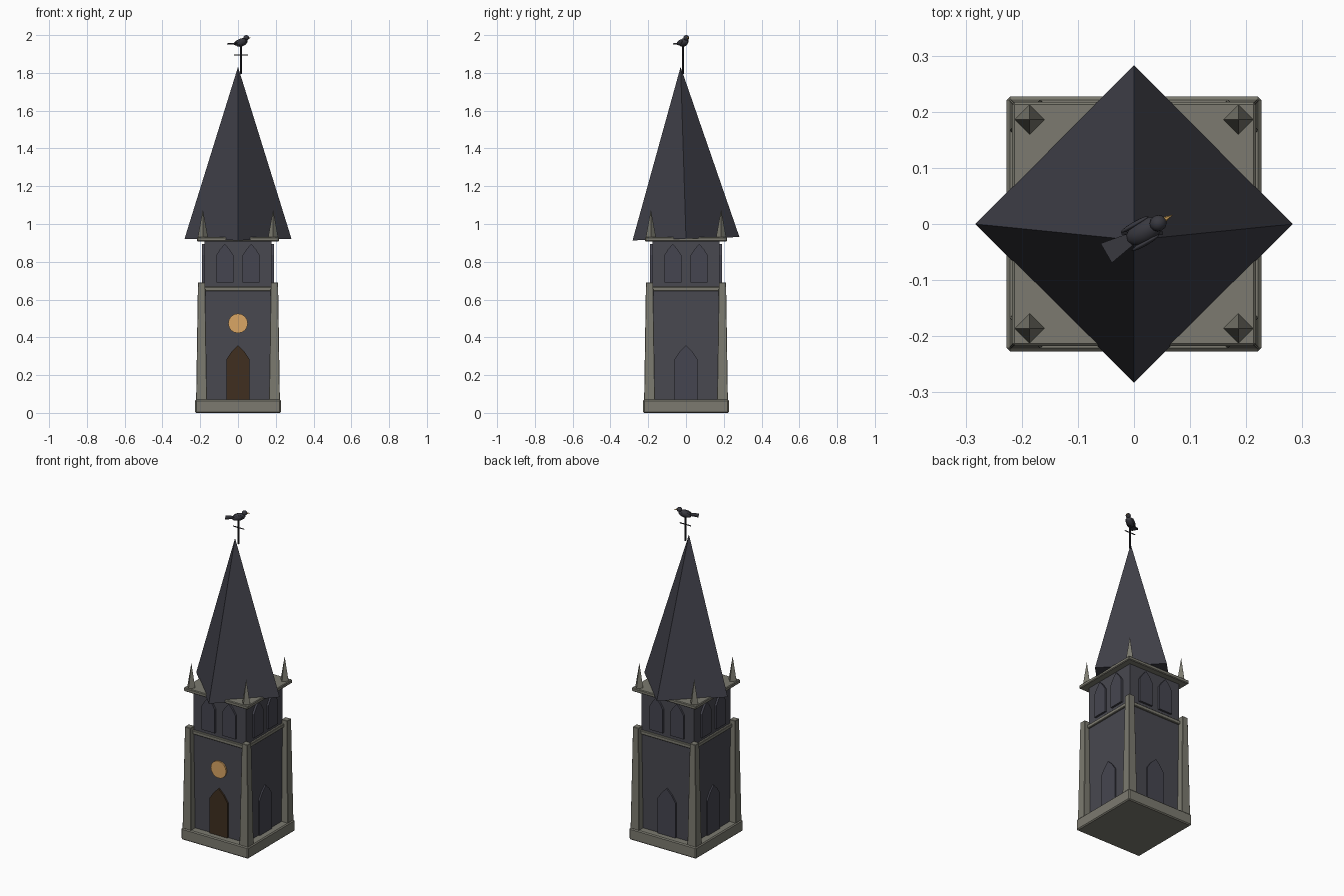
import bpy, bmesh
from math import pi, radians, cos, sin
from mathutils import Matrix, Vector

if "Cube" in bpy.data.objects:
    bpy.data.objects.remove(bpy.data.objects["Cube"])


def material(name, rgb):
    m = bpy.data.materials.new(name)
    m.use_nodes = True
    m.diffuse_color = (*rgb, 1)
    m.node_tree.nodes["Principled BSDF"].inputs["Base Color"].default_value = (*rgb, 1)
    return m


WALL = material("slate_wall", (0.065, 0.065, 0.08))
ROOF = material("roof_slate", (0.05, 0.05, 0.065))
STONE = material("trim_stone", (0.2, 0.195, 0.16))
GLASS = material("dark_window", (0.06, 0.06, 0.08))
WOOD = material("door_wood", (0.05, 0.028, 0.014))
GLOW = material("amber_glass", (0.7, 0.38, 0.13))
FEATHER = material("dark_feather", (0.04, 0.04, 0.05))
IRON = material("black_iron", (0.02, 0.02, 0.025))
BEAK = material("beak_yellow", (0.6, 0.35, 0.1))


def finish(name, bm, mat, bevel=0, smooth=False):
    bmesh.ops.recalc_face_normals(bm, faces=bm.faces)
    me = bpy.data.meshes.new(name)
    bm.to_mesh(me)
    bm.free()
    me.materials.append(mat)
    ob = bpy.data.objects.new(name, me)
    bpy.context.collection.objects.link(ob)
    if bevel:
        mod = ob.modifiers.new("bevel", 'BEVEL')
        mod.width, mod.segments = bevel, 1
    if smooth:
        for p in me.polygons:
            p.use_smooth = True
    return ob


def box(name, half, z0, z1, mat, bevel=0):
    bm = bmesh.new()
    bmesh.ops.create_cube(bm, size=1)
    bmesh.ops.transform(bm, verts=bm.verts, matrix=Matrix.Translation((0, 0, (z0 + z1) / 2))
                        @ Matrix.Diagonal((half * 2, half * 2, z1 - z0, 1)))
    return finish(name, bm, mat, bevel)


def cone(name, r1, r2, depth, mat, matrix, sides=4, bevel=0):
    # Tapered prism rising from the origin of the given matrix
    bm = bmesh.new()
    bmesh.ops.create_cone(bm, cap_ends=True, segments=sides, radius1=r1, radius2=r2, depth=depth,
                          matrix=matrix @ Matrix.Translation((0, 0, depth / 2)))
    return finish(name, bm, mat, bevel)


def ball(name, radii, mat, matrix):
    bm = bmesh.new()
    bmesh.ops.create_uvsphere(bm, u_segments=12, v_segments=8, radius=1,
                              matrix=matrix @ Matrix.Diagonal((*radii, 1)))
    return finish(name, bm, mat, smooth=True)


def arch(name, x, half, z0, shoulder, tip, wall, depth, mat, turn):
    # Pointed plate standing proud of one wall
    bm = bmesh.new()
    outline = [(-half, z0), (half, z0), (half, shoulder), (half * 0.55, (shoulder + tip * 2) / 3 - 0.008),
               (0, tip), (-half * 0.55, (shoulder + tip * 2) / 3 - 0.008), (-half, shoulder)]
    face = bm.faces.new([bm.verts.new((x + px, -wall + 0.005, pz)) for px, pz in outline])
    out = bmesh.ops.extrude_face_region(bm, geom=[face])["geom"]
    bmesh.ops.translate(bm, verts=[v for v in out if isinstance(v, bmesh.types.BMVert)],
                        vec=(0, -depth - 0.005, 0))
    bmesh.ops.rotate(bm, verts=bm.verts, matrix=Matrix.Rotation(turn * pi / 2, 3, 'Z'))
    return finish(name, bm, mat)


T = Matrix.Translation

# Masonry stages
box("plinth", 0.227, 0, 0.07, STONE, 0.006)
box("lower_tower", 0.18, 0.06, 0.66, WALL)
box("string_course", 0.19, 0.645, 0.668, STONE, 0.003)
box("belfry", 0.178, 0.66, 0.912, WALL)
box("cornice", 0.217, 0.908, 0.93, STONE, 0.004)

# Corner buttresses and pinnacles
quarter = Matrix.Rotation(pi / 4, 4, 'Z')
for sx, side in ((1, "left"), (-1, "right")):
    for sy, end in ((-1, "front"), (1, "back")):
        cone(f"buttress_{end}_{side}", 0.0405, 0.027, 0.622, STONE,
             T((sx * 0.193, sy * 0.193, 0.068)) @ quarter, bevel=0.002)
        cone(f"pinnacle_{end}_{side}", 0.027, 0, 0.148, STONE, T((sx * 0.186, sy * 0.186, 0.928)))

# Door, lancets and belfry openings on the four walls
for turn, wall_name in enumerate(("front", "left", "back", "right")):
    if turn == 0:
        arch("door", 0, 0.06, 0.07, 0.285, 0.358, 0.18, 0.009, WOOD, turn)
    else:
        arch(f"lancet_{wall_name}", 0, 0.06, 0.07, 0.285, 0.358, 0.18, 0.009, GLASS, turn)
    for i, x in enumerate((-0.07, 0.07)):
        arch(f"belfry_window_{wall_name}_{i + 1}", x, 0.045, 0.69, 0.835, 0.895, 0.178, 0.012, GLASS, turn)

# Round window
cone("round_window", 0.052, 0.052, 0.014, GLOW, T((0, -0.176, 0.474)) @ Matrix.Rotation(pi / 2, 4, 'X'), 16)

# Slightly leaning spire
cone("spire", 0.283, 0, 0.91, ROOF, T((0, 0, 0.922)) @ Matrix.Rotation(radians(1.8), 4, 'X'))

# Perch
cone("perch_pole", 0.005, 0.005, 0.15, IRON, T((0.015, -0.016, 1.795)), 8)
cone("perch_bar", 0.003, 0.003, 0.074, IRON, T((-0.022, -0.016, 1.895)) @ Matrix.Rotation(pi / 2, 4, 'Y'), 6)

# Bird, modelled facing +x and then turned
bird = T((0.018, -0.013, 1.961)) @ Matrix.Rotation(radians(30), 4, 'Z')
pitch = Matrix.Rotation(radians(-18), 4, 'Y')
ball("bird_body", (0.037, 0.022, 0.021), FEATHER, bird @ pitch)
ball("bird_head", (0.0155, 0.0145, 0.0145), FEATHER, bird @ T((0.029, 0, 0.0245)))
for s, side in ((1, "left"), (-1, "right")):
    ball(f"bird_wing_{side}", (0.03, 0.005, 0.013), FEATHER, bird @ pitch @ T((-0.008, s * 0.019, 0.003)))
cone("bird_beak", 0.0055, 0, 0.018, BEAK, bird @ T((0.041, 0, 0.024)) @ Matrix.Rotation(pi / 2, 4, 'Y'), 6)

# Fanned tail
bm = bmesh.new()
bmesh.ops.create_cube(bm, size=1)
for v in bm.verts:
    back = v.co.x < 0
    v.co = Vector((-0.078 if back else -0.022, v.co.y * (0.04 if back else 0.02),
                   v.co.z * 0.007 + (-0.008 if back else -0.004)))
bm.transform(bird)
finish("bird_tail", bm, FEATHER)
